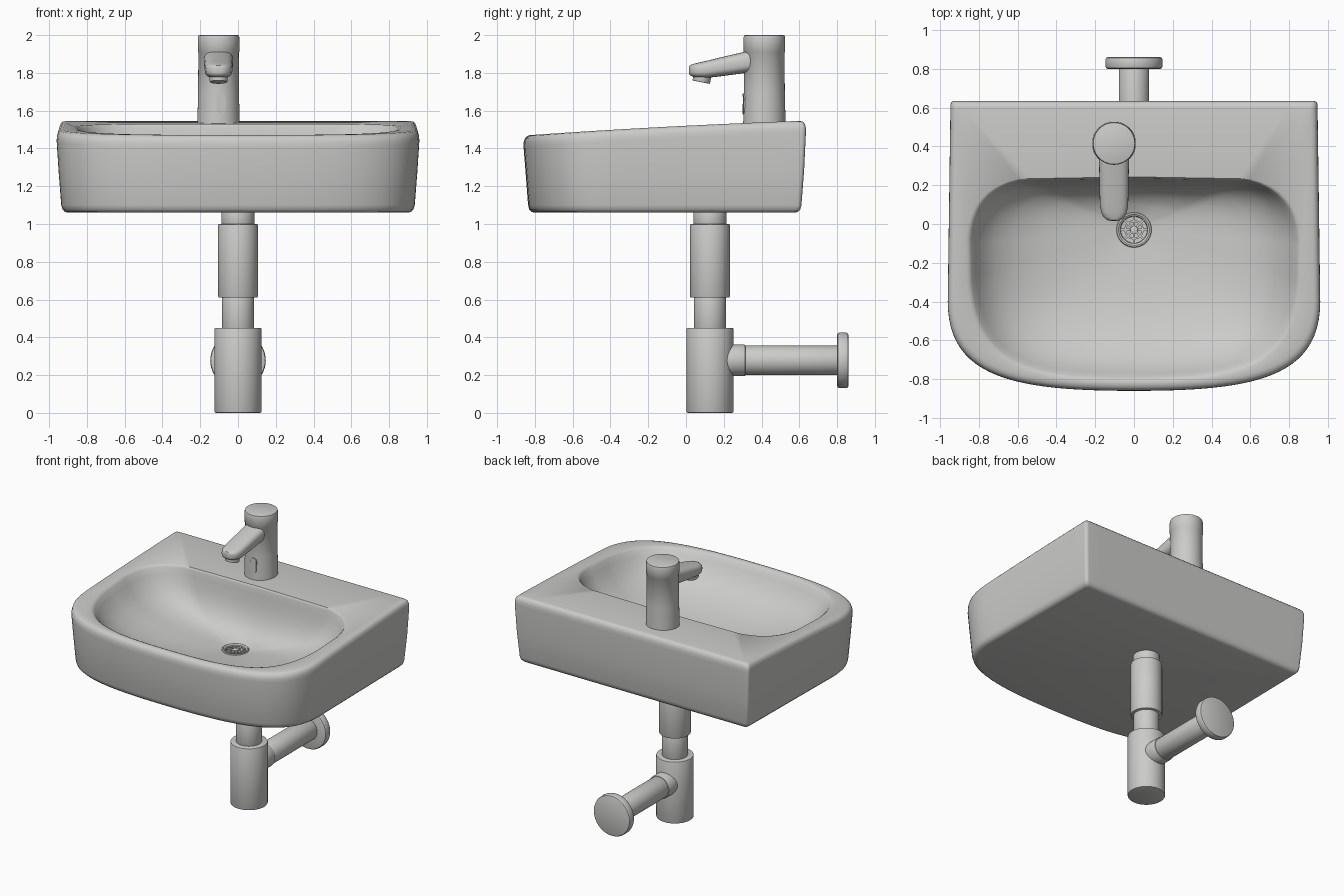
import bpy, bmesh, math
from mathutils import Vector

if "Cube" in bpy.data.objects:
    bpy.data.objects.remove(bpy.data.objects["Cube"])

mat = bpy.data.materials.new("ceramic_grey")
mat.diffuse_color = (0.6, 0.6, 0.585, 1)
mat.use_nodes = True
mat.node_tree.nodes["Principled BSDF"].inputs["Base Color"].default_value = mat.diffuse_color


def finish(name, bm, angle=40):
    bmesh.ops.remove_doubles(bm, verts=bm.verts, dist=0.0002)
    bmesh.ops.recalc_face_normals(bm, faces=bm.faces)
    me = bpy.data.meshes.new(name)
    bm.to_mesh(me)
    bm.free()
    me.materials.append(mat)
    ob = bpy.data.objects.new(name, me)
    bpy.context.collection.objects.link(ob)
    bpy.ops.object.select_all(action='DESELECT')
    ob.select_set(True)
    bpy.context.view_layer.objects.active = ob
    bpy.ops.object.shade_smooth_by_angle(angle=math.radians(angle))
    return ob


def loft(name, rings, cap_start=True, cap_end=True, angle=40):
    bm = bmesh.new()
    loops = [[bm.verts.new(p) for p in r] for r in rings]
    n = len(loops[0])
    for a, b in zip(loops, loops[1:]):
        for i in range(n):
            j = (i + 1) % n
            bm.faces.new((a[i], a[j], b[j], b[i]))
    if cap_start:
        bm.faces.new(loops[0])
    if cap_end:
        bm.faces.new(loops[-1])
    return finish(name, bm, angle)


def lathe(name, profile, origin, axis=(0, 0, 1), seg=48, caps=(True, True)):
    """Revolve (radius, height) pairs about an axis through origin."""
    q = Vector(axis).to_track_quat('Z', 'Y')
    rings = []
    for r, h in profile:
        rings.append([Vector(origin) + q @ Vector((r * math.cos(2 * math.pi * i / seg),
                      r * math.sin(2 * math.pi * i / seg), h)) for i in range(seg)])
    return loft(name, rings, *caps)


def tube(name, r, h0, h1, origin, axis=(0, 0, 1), b=0.008):
    """Cylinder with softened rims."""
    return lathe(name, [(r - b, h0), (r - b * .3, h0 + b * .3), (r, h0 + b),
                        (r, h1 - b), (r - b * .3, h1 - b * .3), (r - b, h1)], origin, axis)


def bez(p, n):
    out = []
    for i in range(n):
        t = i / n
        c = ((1 - t) ** 3, 3 * t * (1 - t) ** 2, 3 * t * t * (1 - t), t ** 3)
        out.append(tuple(sum(k * q[a] for k, q in zip(c, p)) for a in (0, 1)))
    return out


def line(a, b, n):
    return [(a[0] + (b[0] - a[0]) * i / n, a[1] + (b[1] - a[1]) * i / n) for i in range(n)]


def outline(back, corner, side, front):
    """Closed symmetric outline: back edge, back corner, side, front curve."""
    half = line((0, back), corner[0], 10) + bez(corner, 8) + line(corner[3], side, 10)
    half += bez([side] + front, 24) + [front[-1]]
    return half + [(-x, y) for x, y in half[-2:0:-1]]


# Basin: outer shell, rim and bowl lofted in one surface
outer = outline(0.635, [(0.92, 0.635), (0.937, 0.635), (0.946, 0.627), (0.946, 0.61)],
                (0.96, -0.4), [(0.96, -0.80), (0.6, -0.86), (0, -0.86)])
inner = outline(0.235, [(0.58, 0.225), (0.75, 0.19), (0.83, 0.08), (0.84, -0.08)],
                (0.835, -0.3), [(0.80, -0.74), (0.52, -0.79), (0, -0.79)])
C = (0, -0.03)
DRAIN_Z = 1.175


def top_z(y):
    return 1.52 + 0.05 * y - 0.012 * y * y


def inset(pts, d):
    return [(x * (1 - d / 0.95), -0.11 + (y + 0.11) * (1 - d / 0.75)) for x, y in pts]


rings = []
for d, z in ((0.06, 1.06), (0.043, 1.064), (0.03, 1.078), (0.024, 1.10), (0.01, 1.28)):
    rings.append([(x, y, z) for x, y in inset(outer, d)])
for d, dz in ((0, 0.06), (0.001, 0.035), (0.007, 0.015), (0.018, 0.004), (0.034, 0)):
    rings.append([(x, y, top_z(y) - dz) for x, y in inset(outer, d)])
for t, dz in ((-0.03, 0.002), (-0.012, 0.007)):
    rings.append([(x * (1 - t), C[1] + (y - C[1]) * (1 - t), top_z(y) - dz) for x, y in inner])
for t, d in ((0, .05), (.03, .17), (.08, .34), (.16, .53), (.3, .71), (.5, .86), (.75, .95), (1, 1)):
    ring = []
    for x, y in inner:
        a = math.atan2(y - C[1], x - C[0])
        cx, cy = C[0] + 0.085 * math.cos(a), C[1] + 0.085 * math.sin(a)
        ring.append((x + (cx - x) * t, y + (cy - y) * t, top_z(y) + (DRAIN_Z - top_z(y)) * d))
    rings.append(ring)
loft("basin", rings, True, False)

# Drain: flanged cup with a spoked grate
o = (C[0], C[1], DRAIN_Z)
lathe("drain_cup", [(0.092, -0.002), (0.088, 0.006), (0.08, 0.007), (0.07, 0.0),
                    (0.068, -0.04), (0.01, -0.045)], o, caps=(False, True))
tube("drain_hub", 0.02, -0.015, 0.002, o, b=0.003)
lathe("drain_grate_ring", [(0.04, -0.012), (0.04, 0.0), (0.05, 0.0), (0.05, -0.012), (0.04, -0.012)],
      o, caps=(False, False))
bm = bmesh.new()
for k in range(8):
    a = math.pi * k / 4
    u, v = Vector((math.cos(a), math.sin(a), 0)), Vector((-math.sin(a), math.cos(a), 0))
    box = bmesh.ops.create_cube(bm, size=1)["verts"]
    for p in box:
        p.co = Vector(o) + u * (0.043 + p.co.x * 0.06) + v * p.co.y * 0.012 \
            + Vector((0, 0, -0.008 + p.co.z * 0.012))
finish("drain_spokes", bm)

# Tap body with a slightly wider head
TX, TY = -0.103, 0.415
lathe("tap_body", [(0.113, 1.50), (0.112, 1.54), (0.108, 1.70), (0.107, 1.908), (0.110, 1.912),
                   (0.110, 1.988), (0.107, 1.997), (0.10, 2.0)], (TX, TY, 0))

# Tap spout: rounded sections (y, bottom, top, half width)
rings = []
for y, lo, hi, w in ((0.42, 1.81, 1.935, 0.078), (0.32, 1.80, 1.914, 0.077), (0.20, 1.784, 1.886, 0.075),
                     (0.10, 1.772, 1.862, 0.073), (0.06, 1.775, 1.853, 0.066), (0.035, 1.78, 1.846, 0.053),
                     (0.02, 1.788, 1.84, 0.033), (0.016, 1.797, 1.832, 0.015)):
    ring = []
    for i in range(32):
        a = 2 * math.pi * i / 32
        c, s = math.cos(a), math.sin(a)
        ring.append((TX + w * math.copysign(abs(c) ** 0.7, c), y,
                     (lo + hi) / 2 + (hi - lo) / 2 * math.copysign(abs(s) ** 0.7, s)))
    rings.append(ring)
loft("tap_spout", rings)
tube("tap_aerator", 0.047, -0.02, 0.035, (TX, 0.087, 1.785), (0, -0.2, -1), b=0.004)

# Oval sensor window wrapped on the front of the tap
bm = bmesh.new()
pts = []
for i in range(32):
    a = 2 * math.pi * i / 32
    x = 0.024 * math.cos(a)
    z = 1.636 + 0.024 * math.sin(a) + (0.031 if math.sin(a) >= 0 else -0.031)
    pts.append((0.012 + x, z))
for depth in (0.1085, 0.115):
    bm.faces.new([bm.verts.new((TX + x, TY - math.sqrt(depth ** 2 - x * x), z)) for x, z in pts])
bm.verts.ensure_lookup_table()
for i in range(32):
    j = (i + 1) % 32
    bm.faces.new((bm.verts[i], bm.verts[j], bm.verts[32 + j], bm.verts[32 + i]))
finish("tap_sensor", bm)

# Waste trap: stacked vertical tubes
for name, r, z0, z1 in (("tailpiece", 0.088, 0.99, 1.075), ("upper_sleeve", 0.105, 0.61, 1.0),
                        ("middle_pipe", 0.085, 0.43, 0.63), ("trap_bottle", 0.124, 0.0, 0.45)):
    tube(name, r, z0, z1, (0, 0.127, 0), b=0.006)

# Wall outlet: neck, pipe and flange running backwards
for name, r, y0, y1, b in (("outlet_neck", 0.084, 0.15, 0.315, 0.008), ("outlet_pipe", 0.078, 0.29, 0.82, 0.004),
                           ("wall_flange", 0.147, 0.80, 0.86, 0.012)):
    tube(name, r, y0, y1, (0, 0, 0.278), (0, 1, 0), b=b)
